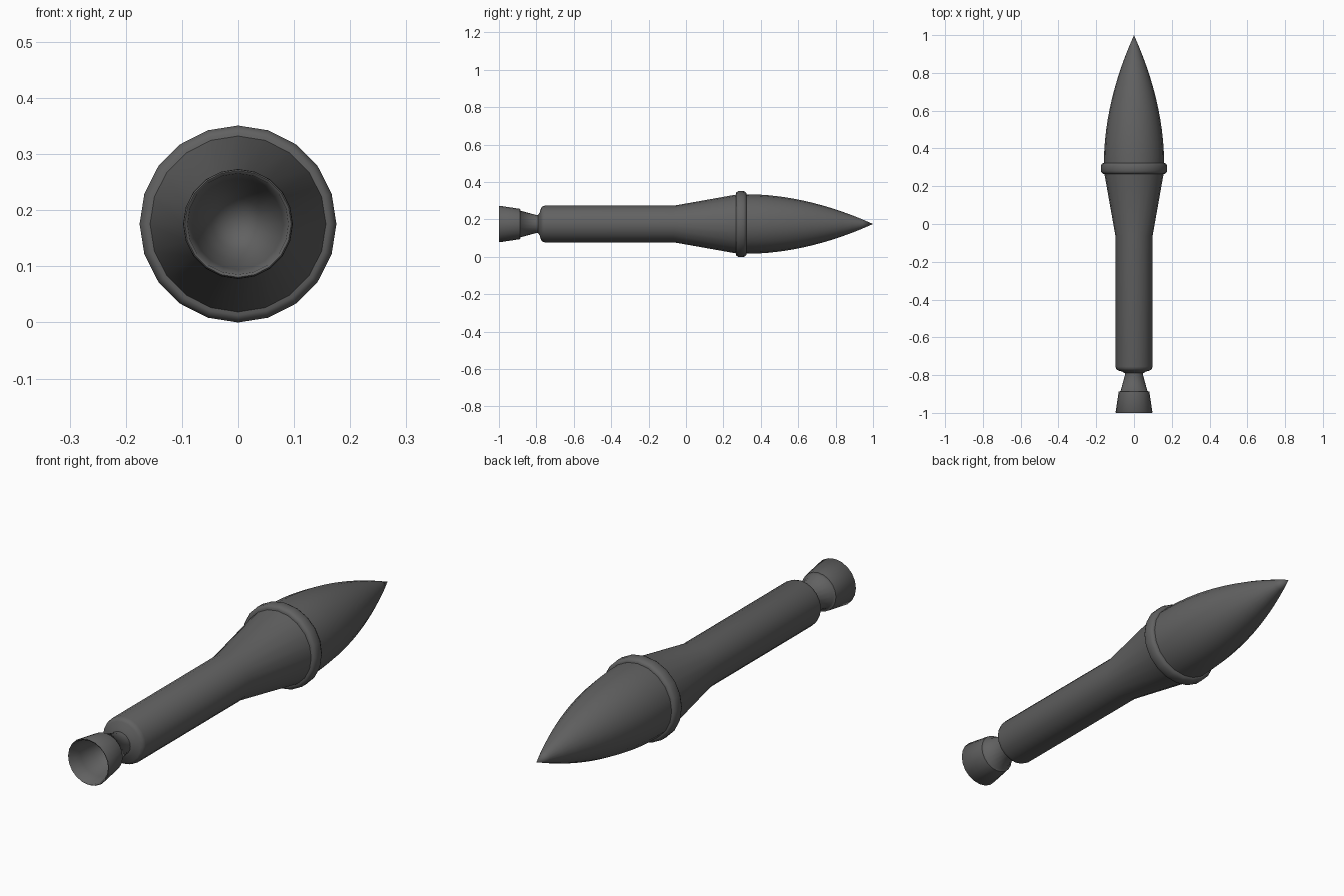
import bpy, bmesh, math

if "Cube" in bpy.data.objects:
    bpy.data.objects.remove(bpy.data.objects["Cube"])

SIDES = 20
AXIS_Z = 0.1755

dark = bpy.data.materials.new("dark_grey")
dark.diffuse_color = (0.12, 0.12, 0.12, 1)
dark.use_nodes = True
dark.node_tree.nodes["Principled BSDF"].inputs["Base Color"].default_value = dark.diffuse_color


def lathe(name, profile, closed=False):
    """Revolve (y, radius) points around the rocket's long axis."""
    bm = bmesh.new()
    rings = []
    for y, r in profile:
        if r == 0:
            rings.append([bm.verts.new((0, y, AXIS_Z))] * SIDES)
            continue
        rings.append([bm.verts.new((r * math.cos(2 * math.pi * i / SIDES), y,
                                    AXIS_Z + r * math.sin(2 * math.pi * i / SIDES)))
                      for i in range(SIDES)])
    pairs = list(zip(rings, rings[1:]))
    if closed:
        pairs.append((rings[-1], rings[0]))
    for a, b in pairs:
        for i in range(SIDES):
            j = (i + 1) % SIDES
            quad = list(dict.fromkeys((a[i], a[j], b[j], b[i])))
            bm.faces.new(quad)
    bmesh.ops.recalc_face_normals(bm, faces=bm.faces)
    mesh = bpy.data.meshes.new(name)
    bm.to_mesh(mesh)
    bm.free()
    mesh.materials.append(dark)
    obj = bpy.data.objects.new(name, mesh)
    bpy.context.collection.objects.link(obj)
    bpy.ops.object.select_all(action='DESELECT')
    obj.select_set(True)
    bpy.context.view_layer.objects.active = obj
    bpy.ops.object.shade_smooth_by_angle(angle=math.radians(70))
    return obj


# Ogive warhead
nose = [(0.29, 0), (0.29, 0.159)]
for k in range(13):
    t = k / 12
    nose.append((0.33 + 0.67 * t, 0.159 * (1 - t ** 1.9) if k < 12 else 0))
lathe("nose_cone", nose)

# Raised band with rounded shoulders
lathe("band", [(0.266, 0.15), (0.266, 0.163), (0.270, 0.170), (0.280, 0.1755),
               (0.309, 0.1755), (0.319, 0.170), (0.323, 0.163), (0.323, 0.15)],
      closed=True)

# Flared shoulder, tube and neck
lathe("body_tube", [(0.29, 0), (0.29, 0.161), (-0.065, 0.098), (-0.755, 0.098),
                    (-0.768, 0.094), (-0.775, 0.085), (-0.782, 0.062),
                    (-0.79, 0.05), (-0.79, 0)])

# Hollow exhaust nozzle: throat cone, stepped bell, rounded lip, inner bowl
lathe("nozzle", [(-0.775, 0), (-0.775, 0.05), (-0.80, 0.048), (-0.885, 0.071),
                 (-0.887, 0.081), (-0.997, 0.0975), (-1.0, 0.095), (-0.997, 0.090),
                 (-0.94, 0.081), (-0.88, 0.066), (-0.84, 0.046),
                 (-0.82, 0.025), (-0.815, 0)])
